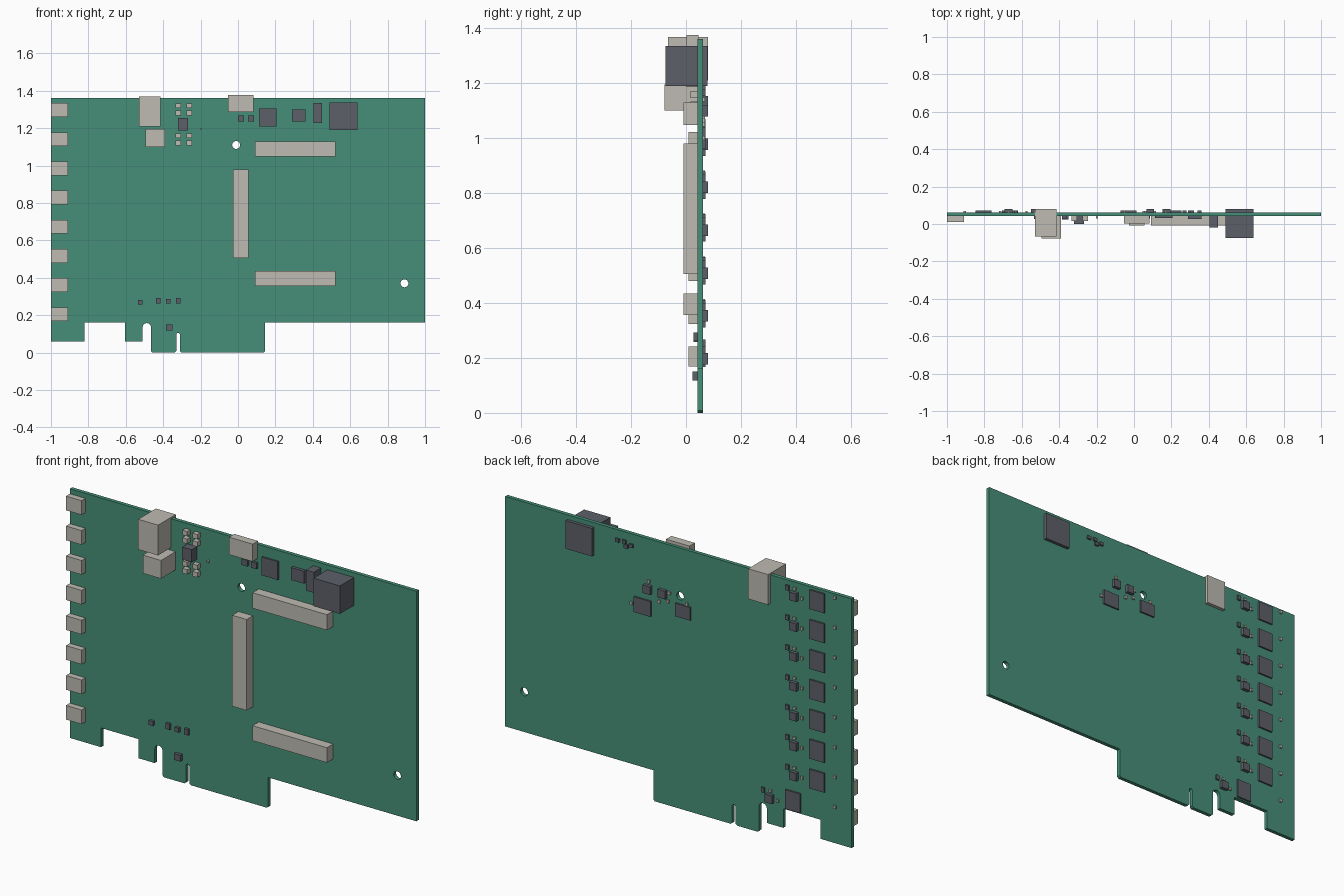
import bpy, bmesh, math
from mathutils import Vector

if "Cube" in bpy.data.objects:
    bpy.data.objects.remove(bpy.data.objects["Cube"])

FRONT, BACK = 0.042, 0.062   # board faces in y


def material(name, rgb):
    m = bpy.data.materials.new(name)
    m.diffuse_color = (*rgb, 1)
    m.use_nodes = True
    m.node_tree.nodes["Principled BSDF"].inputs["Base Color"].default_value = m.diffuse_color
    return m


GREEN = material("board_green", (0.061, 0.275, 0.188))
LIGHT = material("light_grey", (0.515, 0.497, 0.445))
DARK = material("dark_grey", (0.107, 0.117, 0.138))


def finish(name, bm, mat):
    bmesh.ops.recalc_face_normals(bm, faces=bm.faces)
    me = bpy.data.meshes.new(name)
    bm.to_mesh(me)
    bm.free()
    me.materials.append(mat)
    ob = bpy.data.objects.new(name, me)
    bpy.context.collection.objects.link(ob)
    return ob


def boxes(name, mat, items):
    """One object from boxes given as (x0, x1, y0, y1, z0, z1)."""
    bm = bmesh.new()
    for x0, x1, y0, y1, z0, z1 in items:
        vs = bmesh.ops.create_cube(bm, size=1)["verts"]
        for v in vs:
            v.co = Vector(((x0 + x1) / 2 + v.co.x * (x1 - x0),
                           (y0 + y1) / 2 + v.co.y * (y1 - y0),
                           (z0 + z1) / 2 + v.co.z * (z1 - z0)))
    return finish(name, bm, mat)


def on_front(x0, x1, z0, z1, y):
    return (x0, x1, y, FRONT + 0.002, z0, z1)


def on_back(x, z, w, h, y):
    return (x - w / 2, x + w / 2, BACK - 0.002, y, z - h / 2, z + h / 2)


def arc(cx, cz, r, a0, a1, n):
    return [(cx + r * math.cos(a0 + (a1 - a0) * i / n),
             cz + r * math.sin(a0 + (a1 - a0) * i / n)) for i in range(n + 1)]


# Circuit board: notched outline with rounded slots and two mounting holes
outline = [(-1, 1.36), (1, 1.36), (1, 0.16), (0.145, 0.16), (0.145, 0.008), (0.137, 0),
           (-0.302, 0), (-0.31, 0.008)]
outline += arc(-0.32, 0.095, 0.01, 0, math.pi, 6)
outline += [(-0.33, 0.008), (-0.338, 0), (-0.457, 0), (-0.465, 0.008)]
outline += arc(-0.4875, 0.135, 0.0225, 0, math.pi, 10)
outline += [(-0.51, 0.06), (-0.605, 0.06), (-0.605, 0.16), (-0.82, 0.16),
            (-0.82, 0.06), (-1, 0.06)]
loops = [outline] + [arc(x, z, 0.021, 0, math.tau, 24)[:-1]
                     for x, z in ((-0.01, 1.11), (0.89, 0.37))]
bm = bmesh.new()
for loop in loops:
    vs = [bm.verts.new((x, FRONT, z)) for x, z in loop]
    for a, b in zip(vs, vs[1:] + vs[:1]):
        bm.edges.new((a, b))
bmesh.ops.triangle_fill(bm, edges=bm.edges[:], use_beauty=True, normal=(0, -1, 0))
ext = bmesh.ops.extrude_face_region(bm, geom=bm.faces[:], use_keep_orig=True)
for v in ext["geom"]:
    if isinstance(v, bmesh.types.BMVert):
        v.co.y = BACK
finish("circuit_board", bm, GREEN)

# Eight connectors along the left edge
rows = [1.297 - 0.156 * i for i in range(8)]
boxes("edge_connectors", LIGHT,
      [on_front(-1, -0.91, z - 0.037, z + 0.037, 0.01) for z in rows])

# Tall connectors along the top edge
boxes("tall_connector", LIGHT, [(-0.53, -0.415, -0.066, 0.08, 1.21, 1.368)])
boxes("square_connector", LIGHT, [on_front(-0.495, -0.39, 1.10, 1.195, -0.078)])
boxes("top_connector", LIGHT, [(-0.053, 0.083, 0.002, 0.046, 1.285, 1.376)])
boxes("power_block", DARK, [(0.488, 0.64, -0.074, 0.079, 1.19, 1.336)])

# Long board-to-board sockets
boxes("long_sockets", LIGHT, [on_front(0.09, 0.52, 1.048, 1.129, -0.009),
                              on_front(0.09, 0.52, 0.357, 0.435, -0.009),
                              on_front(-0.027, 0.056, 0.505, 0.98, -0.009)])

# Front chips near the top edge
boxes("front_top_chips", DARK, [on_front(0.112, 0.206, 1.21, 1.305, 0.033),
                                on_front(0.288, 0.362, 1.235, 1.30, 0.026),
                                on_front(0.405, 0.45, 1.228, 1.335, -0.018),
                                on_front(0.0, 0.033, 1.235, 1.267, 0.03),
                                on_front(0.053, 0.085, 1.235, 1.267, 0.03),
                                on_front(-0.322, -0.267, 1.188, 1.254, 0.0)])

# Grid of small capacitors around the regulator
boxes("front_capacitors", LIGHT,
      [on_front(x, x + 0.028, z, z + 0.025, 0.017)
       for x in (-0.333, -0.275) for z in (1.307, 1.268, 1.147, 1.108)]
      + [on_front(-0.203, -0.193, 1.192, 1.202, 0.03)])

# Small front parts near the bottom edge
boxes("front_bottom_chips", DARK, [on_front(-0.535, -0.511, 0.258, 0.281, 0.028),
                                   on_front(-0.438, -0.415, 0.263, 0.293, 0.028),
                                   on_front(-0.385, -0.362, 0.263, 0.287, 0.028),
                                   on_front(-0.332, -0.308, 0.263, 0.293, 0.028),
                                   on_front(-0.386, -0.35, 0.117, 0.15, 0.024)])

# Repeated back channels; the lowest one is shifted inwards
channel_chips, channel_small = [], []
for i, z in enumerate(rows):
    dx, dz = (0.14, 0.012) if i == 7 else (0, 0)
    channel_chips += [on_back(-0.804 + dx, z + dz, 0.086, 0.1, 0.071),
                      on_back(-0.671 + dx, z - 0.008, 0.042, 0.042, 0.08),
                      on_back(-0.631 + dx, z + 0.025, 0.018, 0.026, 0.071)]
    channel_small += [on_back(-0.672 + dx, z + 0.03, 0.016, 0.012, 0.07),
                      on_back(-0.715 + dx, z - 0.01, 0.012, 0.016, 0.07),
                      on_back(-0.905, z + 0.045, 0.014, 0.016, 0.07)]
boxes("back_channel_chips", DARK, channel_chips)
boxes("back_channel_capacitors", LIGHT, channel_small)

# Back chips around the upper mounting hole and the top cluster
boxes("back_middle_chips", DARK, [on_back(0.205, 1.0, 0.097, 0.08, 0.071),
                                  on_back(-0.03, 1.036, 0.087, 0.068, 0.071),
                                  on_back(0.173, 1.10, 0.042, 0.042, 0.08),
                                  on_back(0.087, 1.10, 0.042, 0.042, 0.08)])
boxes("back_middle_capacitors", LIGHT,
      [on_back(x, z, 0.015, 0.015, 0.07)
       for x, z in ((0.17, 1.14), (0.27, 1.0), (0.052, 1.11), (0.06, 1.065),
                    (-0.05, 1.08), (0.11, 1.05))])
boxes("back_top_chips", DARK,
      [on_back(x, z, 0.022, 0.018, 0.071)
       for x, z in ((0.35, 1.307), (0.31, 1.31), (0.30, 1.288), (0.27, 1.30))])
